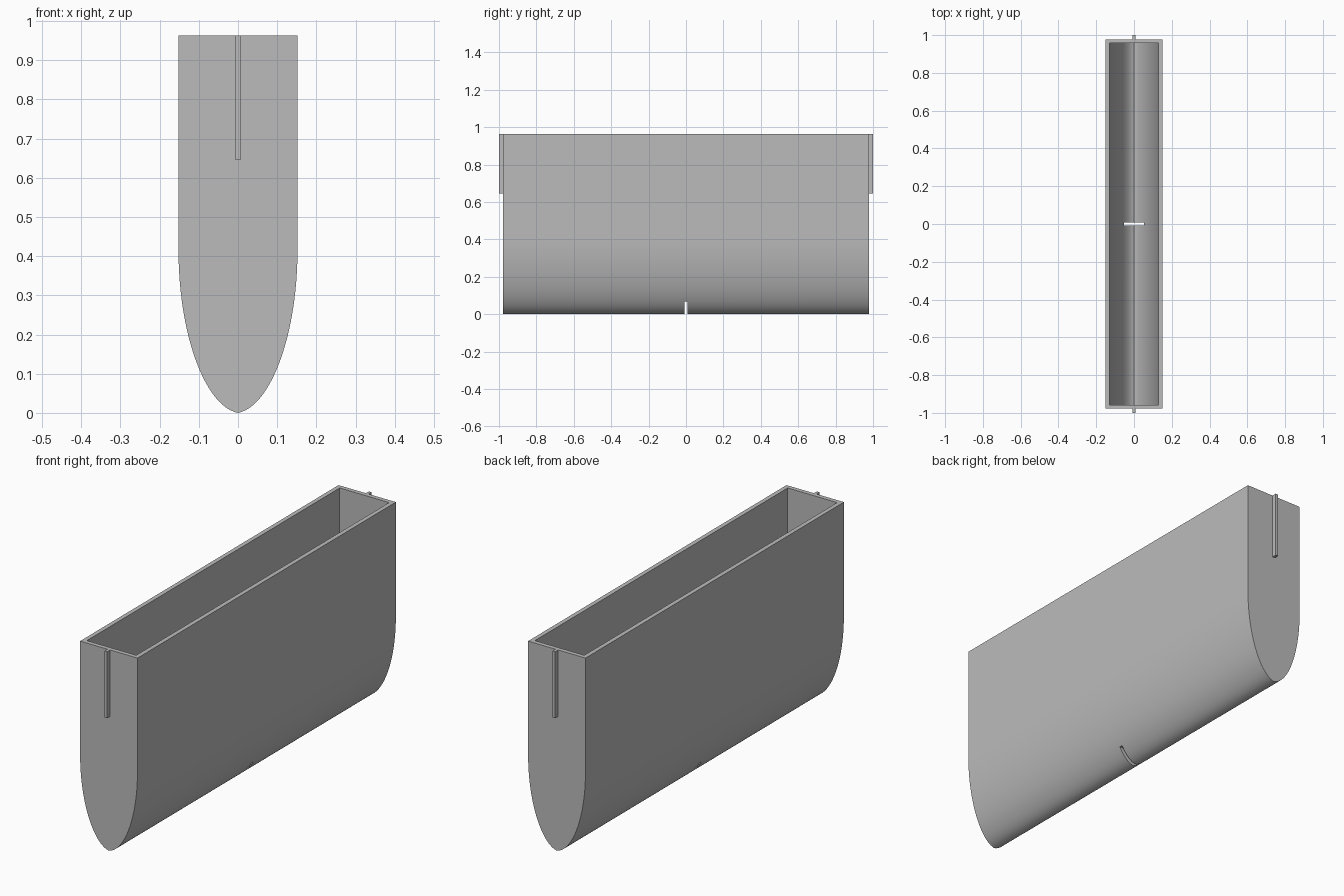
import bpy
import bmesh
from mathutils import Vector

cube = bpy.data.objects.get("Cube")
if cube:
    bpy.data.objects.remove(cube)

HALF_W, HALF_L, HEIGHT, WALL = 0.152, 0.978, 0.963, 0.021
CURVE_TOP, STEPS = 0.42, 24

grey = bpy.data.materials.new("plain grey")
grey.use_nodes = True
grey.diffuse_color = (0.5, 0.5, 0.5, 1)
grey.node_tree.nodes["Principled BSDF"].inputs["Base Color"].default_value = (0.5, 0.5, 0.5, 1)


def make_object(name, bm):
    bmesh.ops.recalc_face_normals(bm, faces=bm.faces)
    mesh = bpy.data.meshes.new(name)
    bm.to_mesh(mesh)
    bm.free()
    mesh.materials.append(grey)
    obj = bpy.data.objects.new(name, mesh)
    bpy.context.collection.objects.link(obj)
    return obj


def box(name, low, high):
    bm = bmesh.new()
    bmesh.ops.create_cube(bm, size=1)
    low, high = Vector(low), Vector(high)
    for v in bm.verts:
        v.co = (low + high) / 2 + v.co * (high - low)
    return make_object(name, bm)


def bezier(a, b, c, d, t):
    s = 1 - t
    return a * s**3 + b * 3 * s * s * t + c * 3 * s * t * t + d * t**3


# Outer cross-section: straight sides running into a curved keel
ctrl = [Vector(p) for p in ((HALF_W, CURVE_TOP), (HALF_W, 0.19), (0.08, 0.015), (0, 0))]
right = [Vector((HALF_W, HEIGHT))] + [bezier(*ctrl, i / STEPS) for i in range(STEPS + 1)]
outer = right + [Vector((-p.x, p.y)) for p in reversed(right[:-1])]

# Inner cross-section: the outer one offset by the wall thickness
inner = []
for i, p in enumerate(outer):
    along = outer[min(i + 1, len(outer) - 1)] - outer[max(i - 1, 0)]
    inner.append(p + Vector((along.y, -along.x)).normalized() * WALL)
inner[0] = Vector((HALF_W - WALL, HEIGHT))
inner[-1] = Vector((WALL - HALF_W, HEIGHT))

# Trough: two swept shells, closed ends and a flat rim
bm = bmesh.new()


def shell(profile, half):
    front, back = [[bm.verts.new((p.x, y, p.y)) for p in profile] for y in (-half, half)]
    for i in range(len(profile) - 1):
        bm.faces.new((front[i], front[i + 1], back[i + 1], back[i]))
    bm.faces.new(front)
    bm.faces.new(back)
    return front[0], front[-1], back[-1], back[0]


rim_out = shell(outer, HALF_L)
rim_in = shell(inner, HALF_L - WALL)
for i in range(4):
    j = (i + 1) % 4
    bm.faces.new((rim_out[i], rim_out[j], rim_in[j], rim_in[i]))
trough = make_object("trough", bm)

# Drain slot cut across the keel
cutter = box("slot_cutter", (-0.2, -0.008, -0.1), (0.2, 0.008, 0.068))
cutter.hide_render = True
cut = trough.modifiers.new("drain_slot", "BOOLEAN")
cut.operation = "DIFFERENCE"
cut.solver = "EXACT"
cut.object = cutter
bpy.context.view_layer.objects.active = trough
bpy.ops.object.select_all(action="DESELECT")
trough.select_set(True)
bpy.ops.object.modifier_apply(modifier=cut.name)
bpy.data.objects.remove(cutter)
bpy.ops.object.shade_smooth_by_angle()

# Locating rib on each end
for name, side in (("front_rib", -1), ("back_rib", 1)):
    ys = sorted((side * (HALF_L - 0.005), side))
    box(name, (-0.007, ys[0], 0.645), (0.007, ys[1], HEIGHT))
